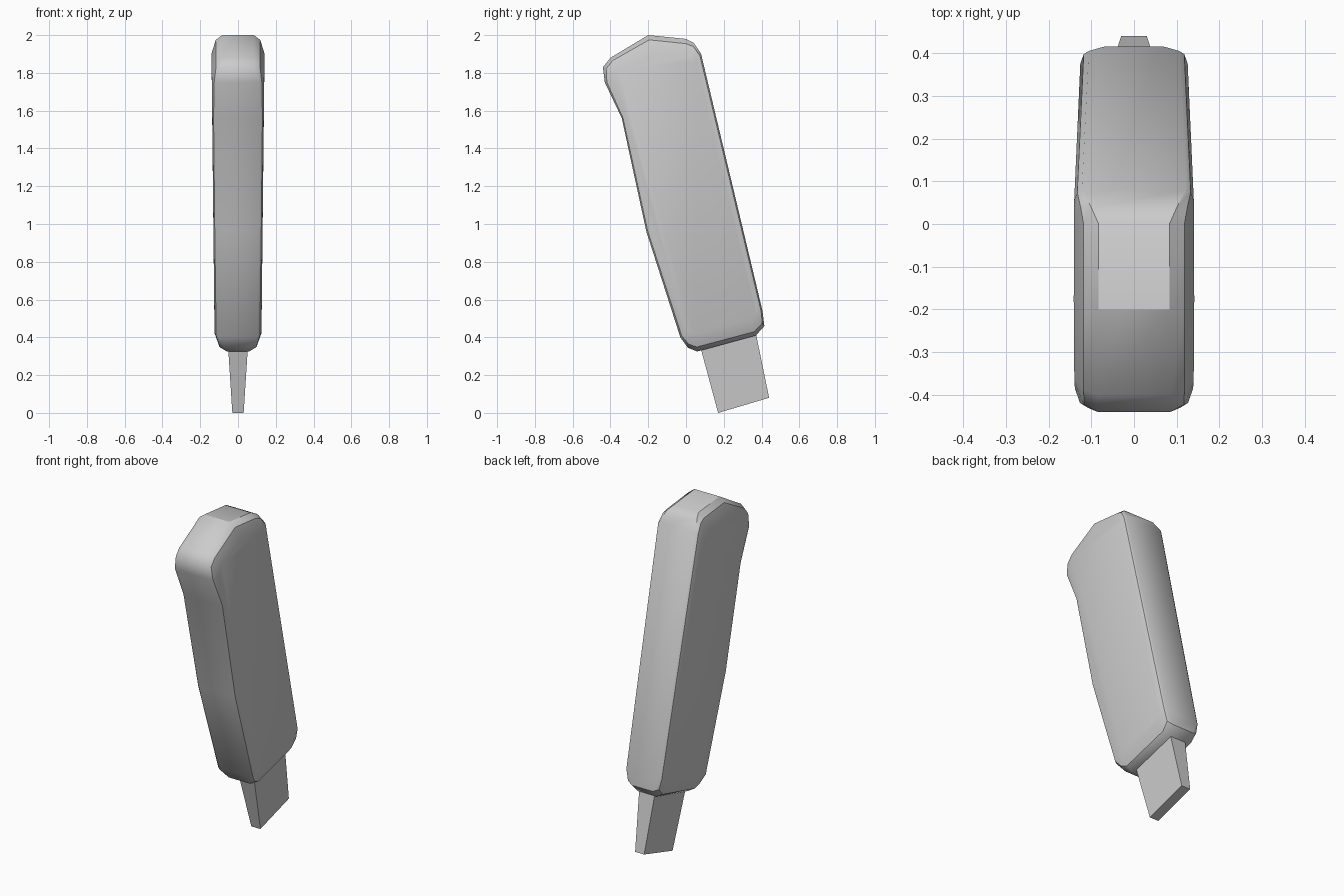
import bpy, bmesh, math

if "Cube" in bpy.data.objects:
    bpy.data.objects.remove(bpy.data.objects["Cube"])


def make_object(name, bm, smooth_angle=None):
    bmesh.ops.recalc_face_normals(bm, faces=bm.faces)
    mesh = bpy.data.meshes.new(name)
    bm.to_mesh(mesh)
    bm.free()
    ob = bpy.data.objects.new(name, mesh)
    bpy.context.collection.objects.link(ob)
    if smooth_angle:
        bpy.ops.object.select_all(action='DESELECT')
        ob.select_set(True)
        bpy.context.view_layer.objects.active = ob
        bpy.ops.object.shade_smooth_by_angle(angle=math.radians(smooth_angle))
    return ob


def loft(bm, rings):
    """Bridge equal-length rings and cap both ends."""
    loops = [[bm.verts.new(p) for p in ring] for ring in rings]
    for a, b in zip(loops, loops[1:]):
        for i in range(len(a)):
            j = (i + 1) % len(a)
            bm.faces.new((a[i], a[j], b[j], b[i]))
    bm.faces.new(loops[0])
    bm.faces.new(loops[-1])


# Handle outline: y, z, edge rounding in x, then the matching flat-side corner y, z
outline = [
    (-.44, 1.83, .055, -.37, 1.80), (-.40, 1.88, .055, -.355, 1.82),
    (-.20, 2.00, .058, -.18, 1.90), (0.00, 1.98, .058, -.01, 1.88),
    (.04, 1.96, .040, .035, 1.88), (.08, 1.90, .018, .055, 1.86),
    (.405, .54, .020, .375, .54), (.415, .46, .055, .37, .52),
    (.37, .41, .062, .34, .49), (.06, .325, .064, .05, .42),
    (.01, .345, .055, .025, .42), (-.03, .40, .022, 0.00, .43),
    (-.21, .96, .018, -.18, .97), (-.34, 1.56, .018, -.315, 1.57),
    (-.43, 1.75, .030, -.385, 1.75),
]


def side_ring(sign, t, drop_share):
    ring = []
    for y, z, drop, sy, sz in outline:
        half = .12 + .0105 * z
        ring.append((sign * (half - drop * drop_share),
                     y + (sy - y) * t, z + (sz - z) * t))
    return ring


# Handle: both flat sides rounded over into the rim
bm = bmesh.new()
loft(bm, [side_ring(-1, 1, 0), side_ring(-1, .25, .4), side_ring(-1, 0, 1),
          side_ring(1, 0, 1), side_ring(1, .25, .4), side_ring(1, 1, 0)])
make_object("handle", bm, 35)

# Tapered flat tip, its upper end sunk into the handle
bm = bmesh.new()
loft(bm, [[(-h, y0, z0), (h, y0, z0), (h, y1, z1), (-h, y1, z1)]
          for h, y0, z0, y1, z1 in ((.03, .17, 0, .44, .08),
                                    (.055, .065, .39, .36, .47))])
make_object("tip", bm)
